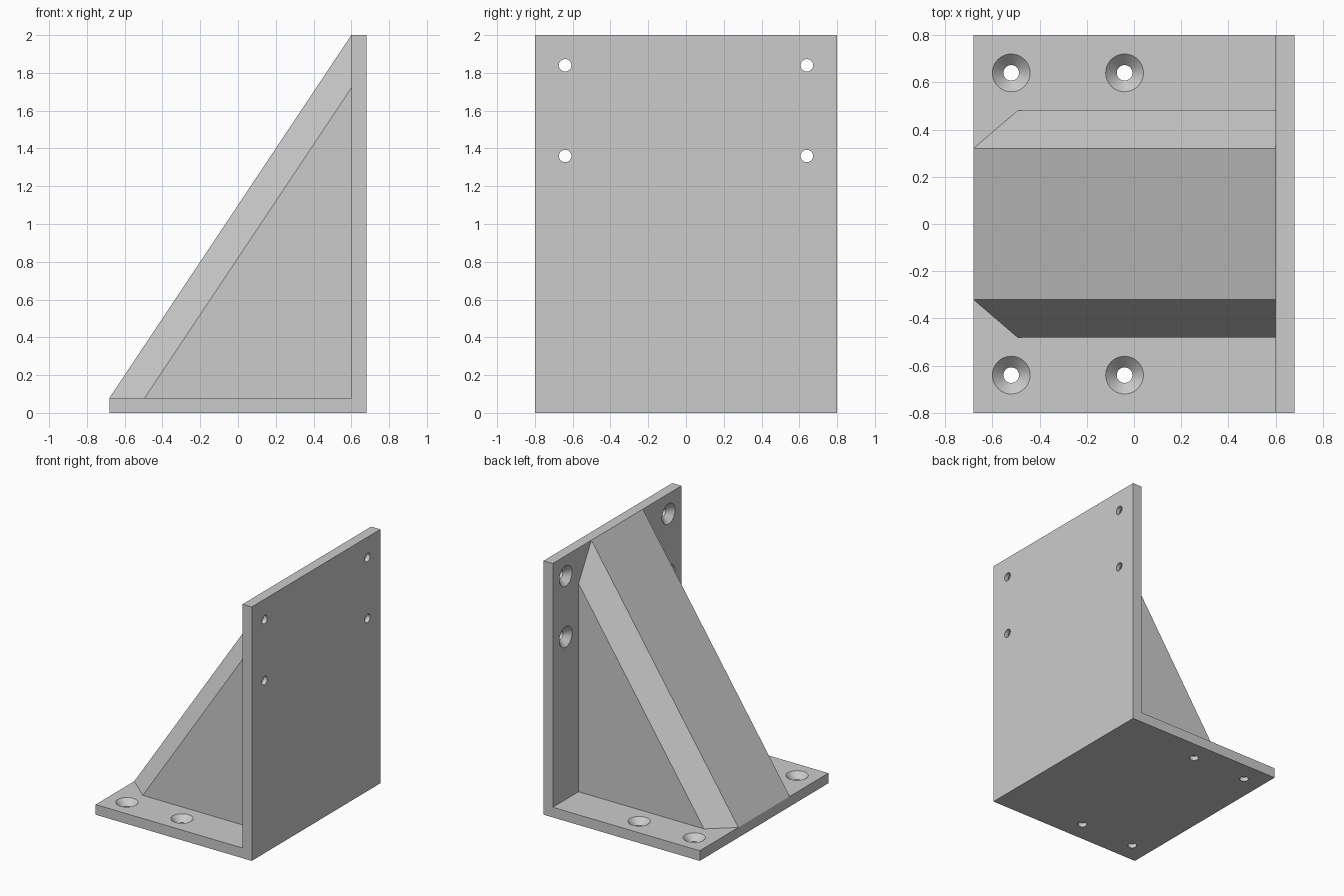
import bpy, bmesh, math
from mathutils import Matrix, Vector

if "Cube" in bpy.data.objects:
    bpy.data.objects.remove(bpy.data.objects["Cube"])

grey = bpy.data.materials.new("light_grey")
grey.diffuse_color = (0.6, 0.6, 0.6, 1)
grey.use_nodes = True
grey.node_tree.nodes["Principled BSDF"].inputs["Base Color"].default_value = grey.diffuse_color


def make_object(name, bm):
    bmesh.ops.recalc_face_normals(bm, faces=bm.faces)
    mesh = bpy.data.meshes.new(name)
    bm.to_mesh(mesh)
    bm.free()
    mesh.materials.append(grey)
    obj = bpy.data.objects.new(name, mesh)
    bpy.context.collection.objects.link(obj)
    return obj


def apply_boolean(target, tool, operation):
    mod = target.modifiers.new(operation.lower(), 'BOOLEAN')
    mod.operation, mod.object, mod.solver = operation, tool, 'EXACT'
    bpy.context.view_layer.objects.active = target
    bpy.ops.object.modifier_apply(modifier=mod.name)
    bpy.data.objects.remove(tool)


def countersunk_cutter(matrix):
    # revolved profile: (radius, height above the plate surface)
    bm = bmesh.new()
    profile = [(0, 0.02), (0.08, 0.02), (0.08, 0), (0.033, -0.047), (0.033, -0.12), (0, -0.12)]
    verts = [bm.verts.new((r, 0, h)) for r, h in profile]
    edges = [bm.edges.new(pair) for pair in zip(verts, verts[1:])]
    bmesh.ops.spin(bm, geom=verts + edges, cent=(0, 0, 0), axis=(0, 0, 1),
                   angle=math.tau, steps=40, use_merge=True)
    bmesh.ops.remove_doubles(bm, verts=bm.verts, dist=1e-5)
    bm.transform(matrix)
    return make_object("hole_cutter", bm)


# L-shaped base and upright plate
bm = bmesh.new()
outline = [(-0.68, 0), (0.68, 0), (0.68, 2), (0.6, 2), (0.6, 0.08), (-0.68, 0.08)]
face = bm.faces.new([bm.verts.new((x, -0.8, z)) for x, z in outline])
ext = bmesh.ops.extrude_face_region(bm, geom=[face])
bmesh.ops.translate(bm, vec=(0, 1.6, 0),
                    verts=[v for v in ext["geom"] if isinstance(v, bmesh.types.BMVert)])
bracket = make_object("angle_bracket", bm)

# Solid triangular brace with chamfered sloping edges
bm = bmesh.new()
for s in (-1, 1):
    for x, y, z in [(-0.68, 0.32, 0.08), (0.6, 0.32, 2), (-0.4933, 0.48, 0.08),
                    (0.6, 0.48, 1.72), (0.6, 0.48, 0.08)]:
        bm.verts.new((x, s * y, z))
hull = bmesh.ops.convex_hull(bm, input=bm.verts)
bmesh.ops.dissolve_limit(bm, angle_limit=0.01, verts=bm.verts, edges=bm.edges)
brace = make_object("brace", bm)
apply_boolean(bracket, brace, 'UNION')

# Countersunk screw holes in both plates
turn = Matrix.Rotation(-math.pi / 2, 4, 'Y')
for y in (-0.64, 0.64):
    for x in (-0.52, -0.04):
        apply_boolean(bracket, countersunk_cutter(Matrix.Translation((x, y, 0.08))), 'DIFFERENCE')
    for z in (1.36, 1.84):
        apply_boolean(bracket, countersunk_cutter(Matrix.Translation((0.6, y, z)) @ turn), 'DIFFERENCE')

bracket.select_set(True)
bpy.context.view_layer.objects.active = bracket
bpy.ops.object.shade_smooth_by_angle(angle=math.radians(25))
